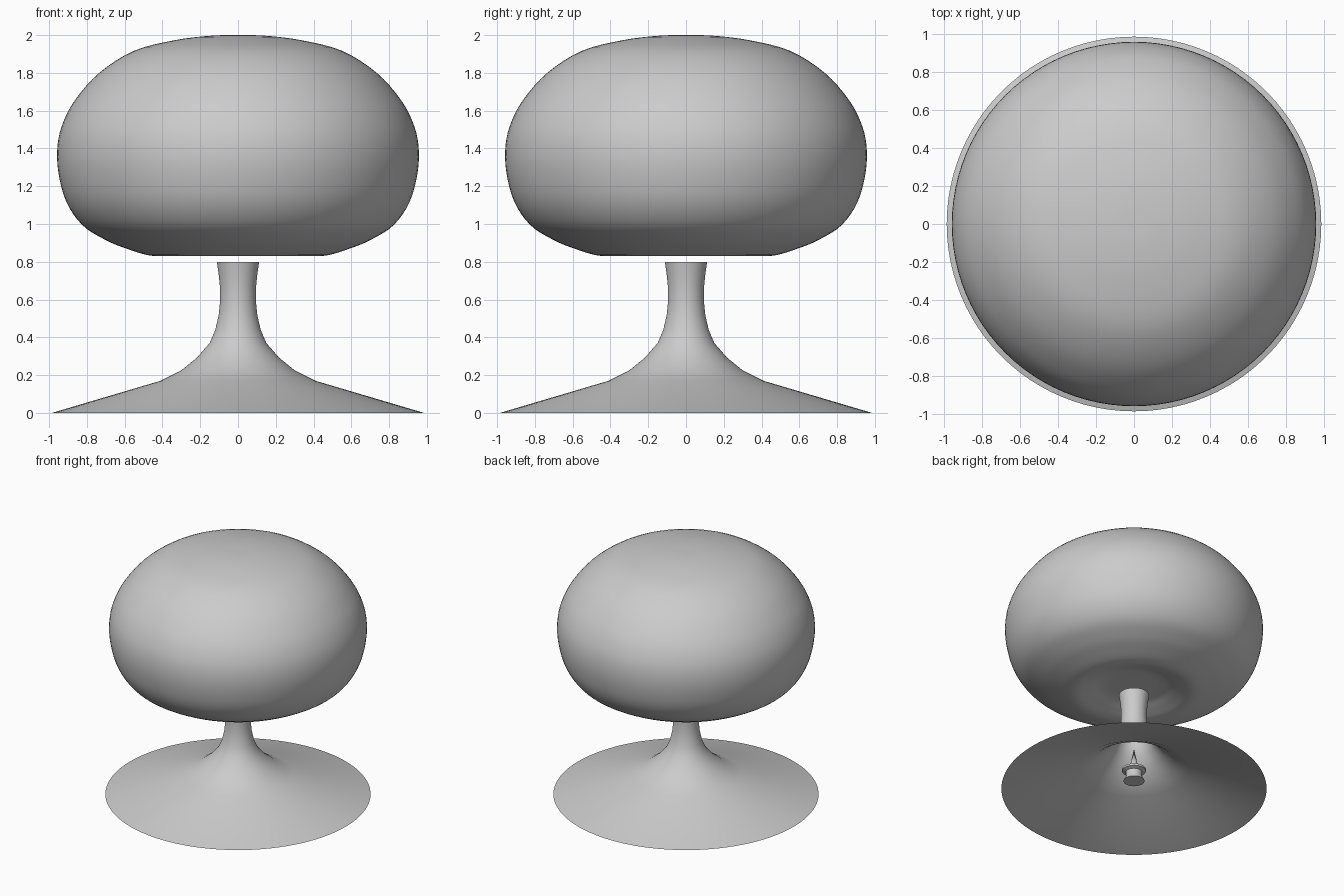
import bpy, bmesh, math
from mathutils import Vector

if "Cube" in bpy.data.objects:
    bpy.data.objects.remove(bpy.data.objects["Cube"])


def smooth_profile(pts, n=4):
    # Catmull-Rom through the profile points
    p = [Vector(q) for q in pts]
    p = [2 * p[0] - p[1]] + p + [2 * p[-1] - p[-2]]
    out = []
    for i in range(1, len(p) - 2):
        a, b, c, d = p[i - 1:i + 3]
        for k in range(n):
            t = k / n
            out.append(0.5 * (2 * b + (c - a) * t + (2 * a - 5 * b + 4 * c - d) * t * t
                              + (3 * b - a - 3 * c + d) * t ** 3))
    return out + [p[-2]]


def lathe(name, profile, sides=96, angle=40):
    bm = bmesh.new()
    vs = [bm.verts.new((max(r, 0), 0, z)) for r, z in profile]
    es = [bm.edges.new(e) for e in zip(vs, vs[1:])]
    bmesh.ops.spin(bm, geom=vs + es, cent=(0, 0, 0), axis=(0, 0, 1),
                   angle=math.tau, steps=sides, use_merge=True)
    bmesh.ops.remove_doubles(bm, verts=bm.verts, dist=1e-5)
    bmesh.ops.recalc_face_normals(bm, faces=bm.faces)
    me = bpy.data.meshes.new(name)
    bm.to_mesh(me)
    bm.free()
    ob = bpy.data.objects.new(name, me)
    bpy.context.collection.objects.link(ob)
    bpy.ops.object.select_all(action='DESELECT')
    ob.select_set(True)
    bpy.context.view_layer.objects.active = ob
    bpy.ops.object.shade_smooth_by_angle(angle=math.radians(angle))
    return ob


# Bulbous shade with a shallow recess underneath
lathe("shade", smooth_profile([
    (0, 0.89), (0.22, 0.885), (0.33, 0.855), (0.45, 0.831), (0.60, 0.873),
    (0.71, 0.92), (0.825, 0.995), (0.91, 1.12), (0.952, 1.28), (0.955, 1.42),
    (0.925, 1.54), (0.86, 1.66), (0.735, 1.80), (0.55, 1.917), (0.33, 1.974),
    (0.14, 1.997), (0, 2.0)]), angle=60)

# Flared foot and stem, a thin shell open underneath
lathe("base_stem", [
    (0.985, 0), (0.41, 0.17), (0.30, 0.225), (0.215, 0.295), (0.15, 0.37),
    (0.12, 0.44), (0.102, 0.52), (0.096, 0.58), (0.095, 0.66), (0.102, 0.73),
    (0.112, 0.80), (0, 0.80)])

# Small pointed fixing inside the foot
lathe("inner_finial", [
    (0, 0.065), (0.078, 0.065), (0.06, 0.10), (0.06, 0.14), (0.088, 0.15),
    (0.088, 0.165), (0.05, 0.18), (0.03, 0.19), (0, 0.34)], sides=48)
